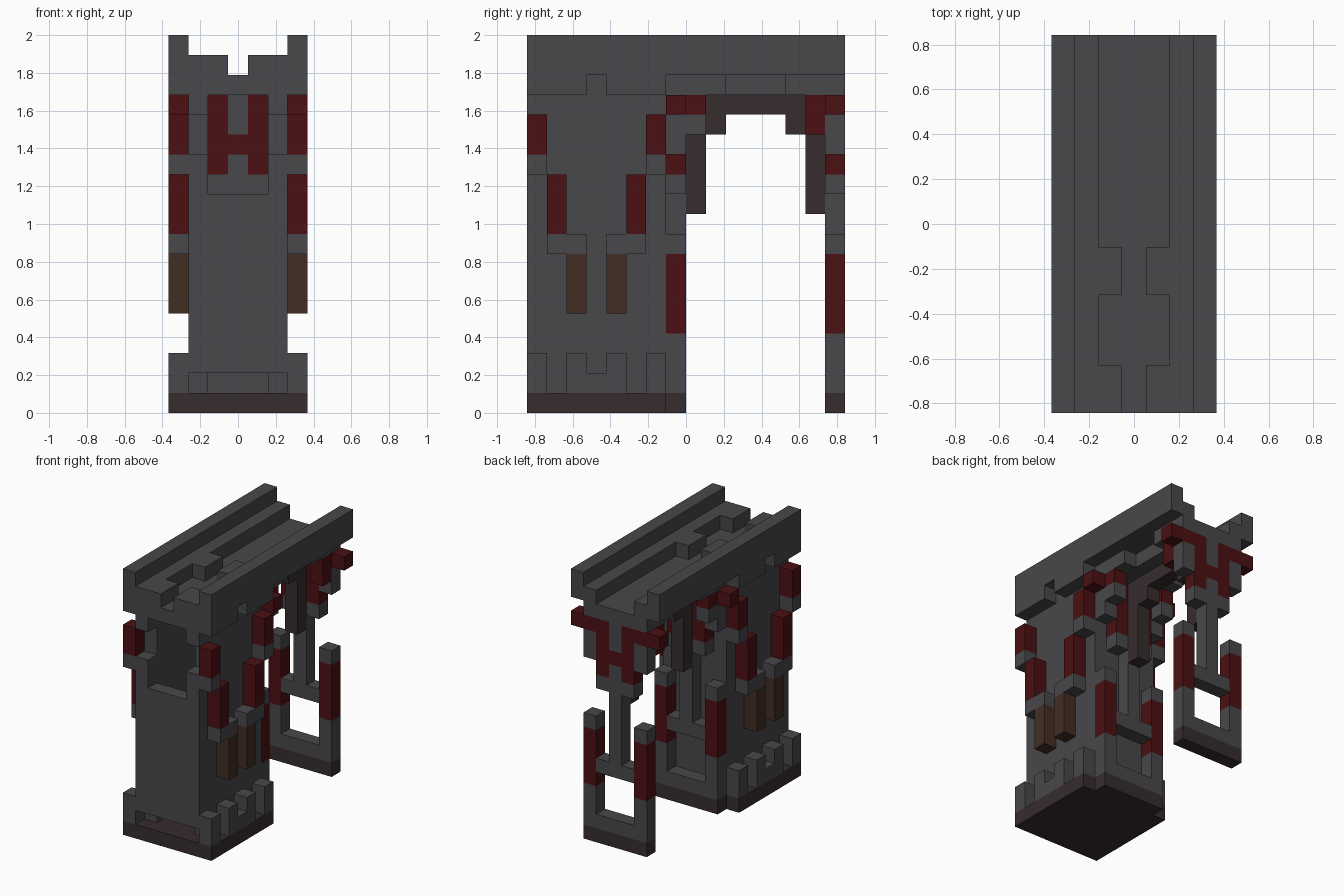
import bpy
import bmesh
from mathutils import Matrix, Vector

old = bpy.data.objects.get("Cube")
if old:
    bpy.data.objects.remove(old, do_unlink=True)

U = 2 / 19                      # edge of one block
WIDE, LONG = 7, 16              # footprint in blocks


def material(name, rgb):
    m = bpy.data.materials.new(name)
    m.use_nodes = True
    color = (*rgb, 1)
    m.diffuse_color = color
    bsdf = m.node_tree.nodes["Principled BSDF"]
    bsdf.inputs["Base Color"].default_value = color
    bsdf.inputs["Roughness"].default_value = 0.9
    return m


GRAY = material("stone gray", (0.065, 0.063, 0.07))
RED = material("deep red", (0.07, 0.005, 0.006))
BROWN = material("wood brown", (0.055, 0.027, 0.017))
DARK = material("dark brown", (0.038, 0.026, 0.026))


def part(name, mat, boxes, mirror=False):
    """One object from boxes (x range, y range, z range) counted in blocks."""
    bm = bmesh.new()
    spans = list(boxes)
    if mirror:
        spans += [((WIDE - x[1], WIDE - x[0]), y, z) for x, y, z in boxes]
    for span in spans:
        size = Vector([(b - a) * U for a, b in span])
        mid = Vector([(a + b) / 2 * U for a, b in span])
        mid -= Vector((WIDE / 2 * U, LONG / 2 * U, 0))
        bmesh.ops.create_cube(bm, size=1, matrix=Matrix.Translation(mid) @ Matrix.Diagonal((*size, 1)))
    mesh = bpy.data.meshes.new(name)
    bm.to_mesh(mesh)
    bm.free()
    mesh.materials.append(mat)
    ob = bpy.data.objects.new(name, mesh)
    bpy.context.collection.objects.link(ob)
    return ob


# Tower: base, walls with a front window and a low front slot
part("tower_base", DARK, [((0, 7), (0, 7), (0, 1))])
part("front_wall", GRAY, [((2, 5), (0, 1), (2, 11))])
part("front_wall_edge", GRAY, [((1, 2), (0, 1), (2, 13)), ((1, 2), (0, 1), (15, 16))], True)
part("side_wall", GRAY, [((1, 2), (1, 7), (1, 16))], True)
part("rear_wall", GRAY, [((2, 5), (6, 7), (1, 11))])

# Stepped plinth and hanging trim on both tower sides, mirrored front to rear
plinth, red_trim, gray_trim, brown_trim = [], [], [], []
SIDE = (0, 1)
for flip in (False, True):
    def row(a, b):
        return (7 - b, 7 - a) if flip else (a, b)
    plinth += [(SIDE, row(0, 1), (1, 3)), (SIDE, row(2, 3), (1, 3))]
    red_trim += [(SIDE, row(0, 1), (13, 15)), (SIDE, row(1, 2), (9, 12))]
    gray_trim += [(SIDE, row(0, 1), (12, 13)), (SIDE, row(1, 3), (8, 9))]
    brown_trim += [(SIDE, row(2, 3), (5, 8))]
plinth.append((SIDE, (3, 4), (1, 2)))
part("side_plinth", GRAY, plinth, True)
part("side_red_trim", RED, red_trim, True)
part("side_gray_trim", GRAY, gray_trim, True)
part("side_brown_trim", BROWN, brown_trim, True)

# Two identical upright frames: one on the tower rear, one free-standing
for label, y in (("tower", 7), ("rear", 15)):
    d = (y, y + 1)
    part(label + "_frame_foot", DARK, [((1, 6), d, (0, 1))])
    part(label + "_frame_bars", GRAY, [((2, 5), d, (1, 2)), ((2, 5), d, (5, 6)), ((3, 4), d, (6, 11))])
    part(label + "_frame_posts", GRAY, [((1, 2), d, (1, 4)), ((1, 2), d, (8, 9))], True)
    part(label + "_frame_red_posts", RED, [((1, 2), d, (4, 8))], True)
    part(label + "_panel", GRAY, [((2, 5), d, (11, 12)), ((3, 4), d, (12, 13)), ((3, 4), d, (14, 16))])
    part(label + "_panel_wings", GRAY, [((1, 2), d, (13, 15))], True)
    part(label + "_panel_red_sides", RED, [((2, 3), d, (12, 16)), ((0, 2), d, (15, 16))], True)
    part(label + "_panel_red_bridge", RED, [((3, 4), d, (13, 14))])

# Corbels beside the arch
part("tower_corbel", GRAY, [((1, 2), (8, 9), (14, 15))], True)
part("tower_red_corbel", RED, [((1, 2), (8, 9), (15, 16))], True)
part("rear_red_corbel", RED, [((1, 2), (14, 15), (14, 16))], True)

# Stepped inner arch with hanging posts
X = (3, 4)
part("inner_arch", DARK, [
    (X, (8, 15), (15, 16)), (X, (8, 10), (14, 15)), (X, (13, 15), (14, 15)),
    (X, (8, 9), (10, 14)), (X, (14, 15), (10, 14))])

# Walkway floor, stepped kerbs and parapets
part("walkway_floor", GRAY, [((1, 6), (0, 10), (16, 17)), ((2, 5), (10, 13), (16, 17)),
                             ((1, 6), (13, 16), (16, 17))])
part("walkway_kerb", GRAY, [((1, 2), (0, 16), (17, 18)), ((2, 3), (0, 2), (17, 18)),
                            ((2, 3), (5, 7), (17, 18))], True)
part("parapet", GRAY, [(SIDE, (0, 16), (17, 19)), (SIDE, (0, 3), (16, 17)),
                       (SIDE, (4, 7), (16, 17))], True)
